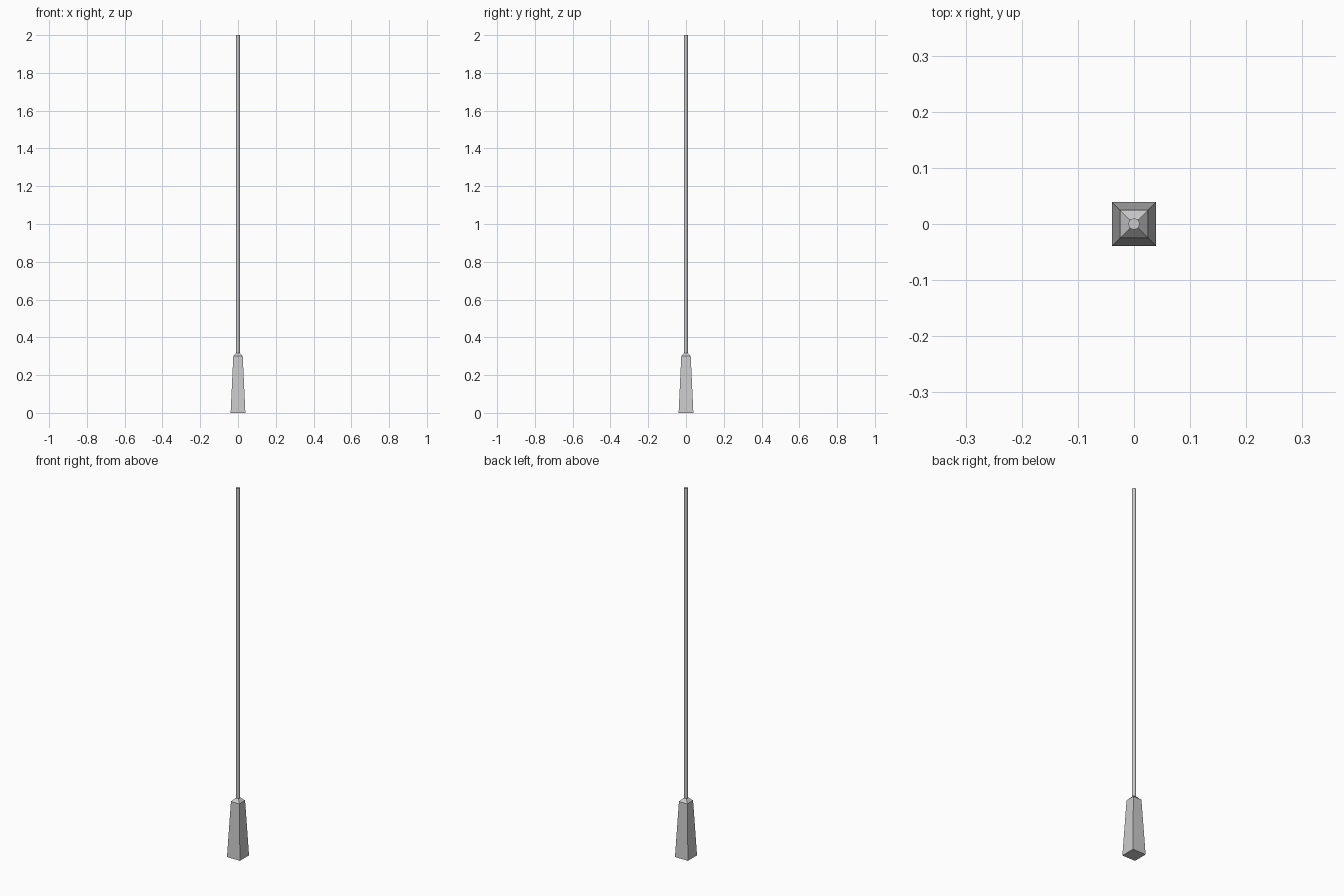
import bpy, bmesh, math

if "Cube" in bpy.data.objects:
    bpy.data.objects.remove(bpy.data.objects["Cube"])


def lofted(name, rings, sides, turn=0.0):
    """Stack regular polygon rings given as (circumradius, z) and cap both ends."""
    bm = bmesh.new()
    loops = []
    for r, z in rings:
        loops.append([bm.verts.new((r * math.cos(turn + 2 * math.pi * i / sides),
                                    r * math.sin(turn + 2 * math.pi * i / sides), z))
                      for i in range(sides)])
    for a, b in zip(loops, loops[1:]):
        for i in range(sides):
            j = (i + 1) % sides
            bm.faces.new((a[i], a[j], b[j], b[i]))
    bm.faces.new(loops[0][::-1])
    bm.faces.new(loops[-1])
    mesh = bpy.data.meshes.new(name)
    bm.to_mesh(mesh)
    bm.free()
    obj = bpy.data.objects.new(name, mesh)
    bpy.context.collection.objects.link(obj)
    return obj


# Tapered square base with a shallow pyramid shoulder
half = math.sqrt(2)
lofted("base", [(0.039 * half, 0), (0.025 * half, 0.30), (0.008 * half, 0.318)],
       4, math.pi / 4)

# Slim round rod rising from the base
rod = lofted("rod", [(0.01, 0.30), (0.01, 2.0)], 16, math.pi / 16)
bpy.context.view_layer.objects.active = rod
rod.select_set(True)
bpy.ops.object.shade_smooth_by_angle(angle=math.radians(40))
